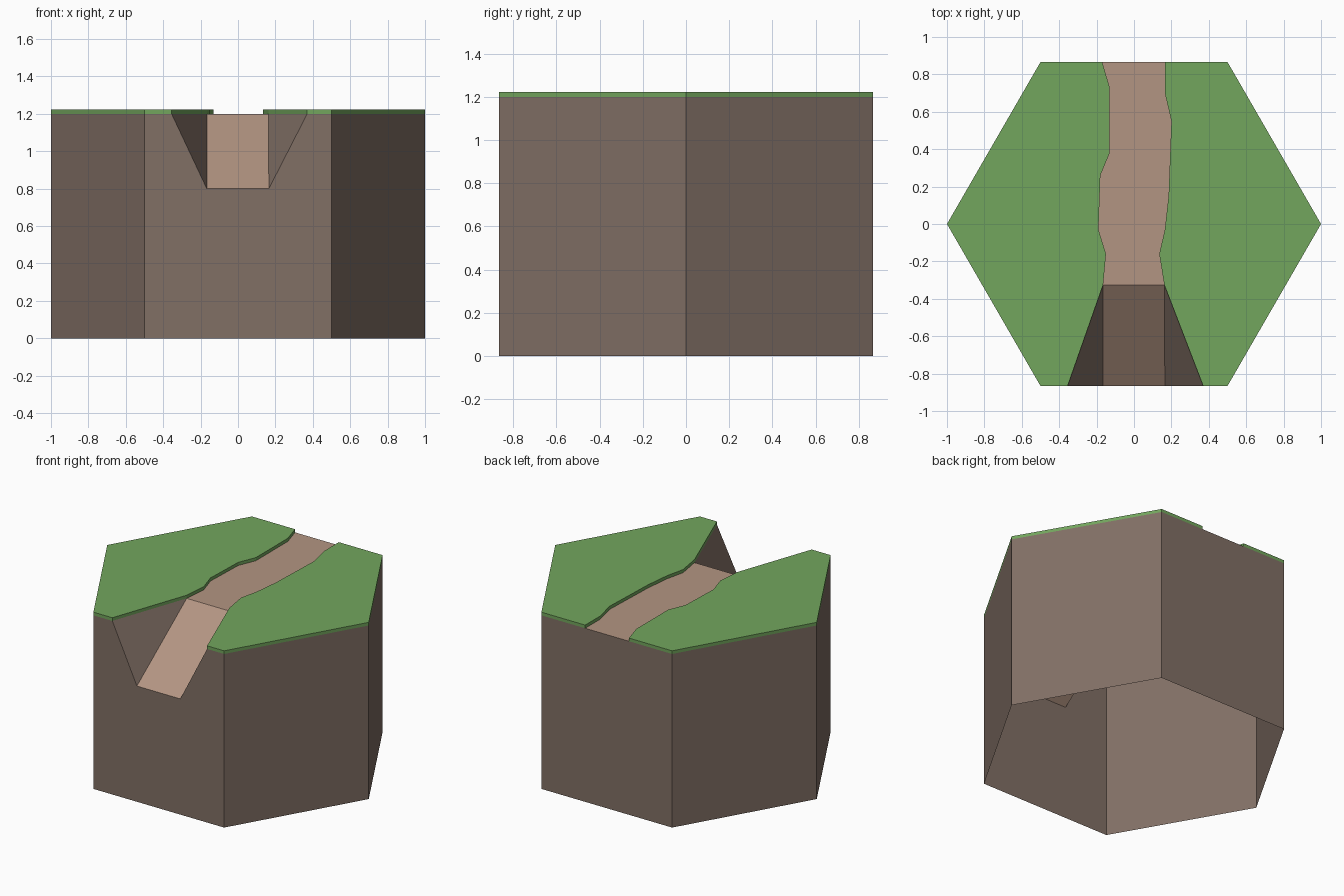
import bpy, bmesh
from mathutils import Vector

if "Cube" in bpy.data.objects:
    bpy.data.objects.remove(bpy.data.objects["Cube"])

H, TOP, GRASS_TOP = 0.866, 1.2, 1.222


def material(name, rgb):
    m = bpy.data.materials.new(name)
    m.diffuse_color = (*rgb, 1)
    m.use_nodes = True
    m.node_tree.nodes["Principled BSDF"].inputs["Base Color"].default_value = m.diffuse_color
    return m


SOIL = material("soil", (0.22, 0.16, 0.13))
PATH = material("path", (0.45, 0.30, 0.225))
GRASS = material("grass", (0.17, 0.38, 0.11))


def build(name, faces, mats):
    """faces: list of (points, material index, rough outward direction)."""
    bm = bmesh.new()
    for pts, mi, out in faces:
        f = bm.faces.new([bm.verts.new(p) for p in pts])
        f.material_index = mi
        f.normal_update()
        if f.normal.dot(Vector(out)) < 0:
            f.normal_flip()
    bmesh.ops.remove_doubles(bm, verts=bm.verts[:], dist=1e-4)
    me = bpy.data.meshes.new(name)
    bm.to_mesh(me)
    bm.free()
    for m in mats:
        me.materials.append(m)
    ob = bpy.data.objects.new(name, me)
    bpy.context.collection.objects.link(ob)
    return ob


def at(pts, z):
    return [(x, y, z) for x, y in pts]


# Ramp corners: flared rim, floor foot and floor head
rim_l, rim_r = (-0.355, -H, TOP), (0.37, -H, TOP)
foot_l, foot_r = (-0.167, -H, 0.8), (0.165, -H, 0.8)
head_l, head_r = (-0.165, -0.325, TOP), (0.162, -0.325, TOP)

# Open-bottomed hexagonal ground: five plain walls and a notched front
ring = [(0.5, -H), (1, 0), (0.5, H), (-0.5, H), (-1, 0), (-0.5, -H)]
soil = []
for a, b in zip(ring, ring[1:]):
    soil.append((at([a, b], 0) + at([b, a], TOP), 0, (a[0] + b[0], a[1] + b[1], 0)))
soil.append(([(-0.5, -H, 0), (0.5, -H, 0), (0.5, -H, TOP), rim_r, foot_r,
              foot_l, rim_l, (-0.5, -H, TOP)], 0, (0, -1, 0)))
soil.append(([rim_l, foot_l, head_l], 0, (1, 0, 0.2)))
soil.append(([rim_r, foot_r, head_r], 0, (-1, 0, 0.2)))
soil.append(([foot_l, foot_r, head_r, head_l], 1, (0, 0, 1)))
soil.append((at(ring, TOP) + [rim_l, head_l, head_r, rim_r], 1, (0, 0, 1)))
build("ground", soil, [SOIL, PATH])

# Grass slabs either side of the winding path
left_edge = [(-0.355, -H), (-0.165, -0.325), (-0.15, -0.16), (-0.19, -0.03),
             (-0.18, 0.26), (-0.13, 0.38), (-0.13, 0.73), (-0.17, H)]
right_edge = [(0.37, -H), (0.162, -0.325), (0.135, -0.16), (0.165, -0.03),
              (0.185, 0.15), (0.2, 0.55), (0.165, 0.7), (0.165, H)]
for name, edge, s in (("left_grass", left_edge, -1), ("right_grass", right_edge, 1)):
    outline = edge + [(0.5 * s, H), (s, 0), (0.5 * s, -H)]
    faces = [(at(outline, GRASS_TOP), 0, (0, 0, 1))]
    for a, b in zip(outline, outline[1:] + outline[:1]):
        out = (-s * (b[1] - a[1]), s * (b[0] - a[0]), 0)
        faces.append((at([a, b], TOP) + at([b, a], GRASS_TOP), 0, out))
    build(name, faces, [GRASS])
